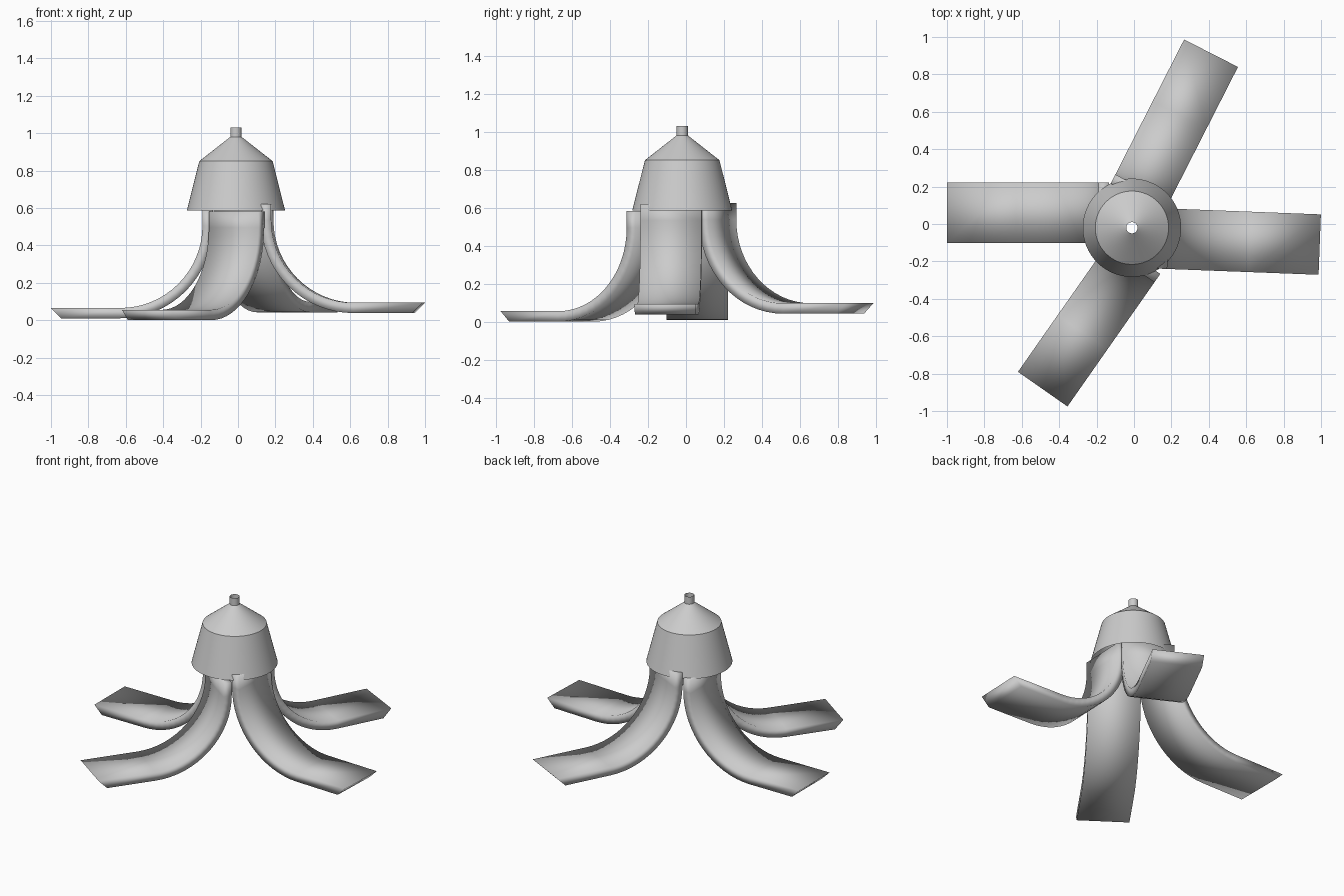
import bpy, bmesh
from math import sin, cos, pi, radians
from mathutils import Matrix

cube = bpy.data.objects.get("Cube")
if cube:
    bpy.data.objects.remove(cube, do_unlink=True)

# One plain grey for everything
grey = bpy.data.materials.new("plain_grey")
grey.use_nodes = True
colour = (0.6, 0.6, 0.6, 1)
grey.diffuse_color = colour
grey.node_tree.nodes["Principled BSDF"].inputs["Base Color"].default_value = colour


def finish(bm, name):
    bmesh.ops.recalc_face_normals(bm, faces=bm.faces)
    mesh = bpy.data.meshes.new(name)
    bm.to_mesh(mesh)
    bm.free()
    obj = bpy.data.objects.new(name, mesh)
    bpy.context.collection.objects.link(obj)
    mesh.materials.append(grey)
    for p in mesh.polygons:
        p.use_smooth = True
    return obj


# Legs: a flat strip sweeping from vertical to level, with an undercut tip at the origin
WIDTH, THICK, LENGTH, HEIGHT, BEND = 0.323, 0.055, 0.81, 0.582, 0.44
STEPS = 16


def leg(name, tip_x, tip_y, angle, lift):
    cx, cz = BEND - LENGTH, THICK + BEND
    pairs = [((-LENGTH, HEIGHT), (-LENGTH - THICK, HEIGHT))]
    for i in range(STEPS + 1):
        a = pi + i * pi / 2 / STEPS
        pairs.append(tuple((cx + r * cos(a), cz + r * sin(a)) for r in (BEND, BEND + THICK)))
    pairs.append(((0, THICK), (-THICK, 0)))

    bm = bmesh.new()
    rings = []
    for top, under in pairs:
        ring = [bm.verts.new((s, side * WIDTH / 2, z))
                for (s, z), side in ((top, -1), (top, 1), (under, 1), (under, -1))]
        rings.append(ring)
    for a, b in zip(rings, rings[1:]):
        for k in range(4):
            n = (k + 1) % 4
            bm.faces.new((a[k], a[n], b[n], b[k]))
    bm.faces.new(rings[0])
    bm.faces.new(rings[-1])
    bm.transform(Matrix.Translation((tip_x, tip_y, lift)) @ Matrix.Rotation(radians(angle), 4, 'Z'))
    return finish(bm, name)


leg("left_leg", 0.993, -0.11, -2.2, 0.038)
leg("back_leg", 0.412, 0.913, 63, 0.042)
leg("right_leg", -1.0, 0.06, 180, 0.01)
leg("front_leg", -0.488, -0.883, 235, 0.0)

# Cap: hollow bell with a conical roof and an open spout
bm = bmesh.new()
profile = [(0.263, 0.585), (0.196, 0.85), (0.03, 0.98), (0.03, 1.03)]
verts = [bm.verts.new((r, 0, z)) for r, z in profile]
edges = [bm.edges.new(pair) for pair in zip(verts, verts[1:])]
bmesh.ops.spin(bm, geom=verts + edges, cent=(0, 0, 0), axis=(0, 0, 1),
               angle=2 * pi, steps=64, use_duplicate=False)
bmesh.ops.remove_doubles(bm, verts=bm.verts, dist=0.0005)
cap = finish(bm, "cap")
cap.location = (-0.011, -0.02, 0)
bpy.ops.object.select_all(action='DESELECT')
cap.select_set(True)
bpy.context.view_layer.objects.active = cap
bpy.ops.object.shade_smooth_by_angle(angle=radians(30))
